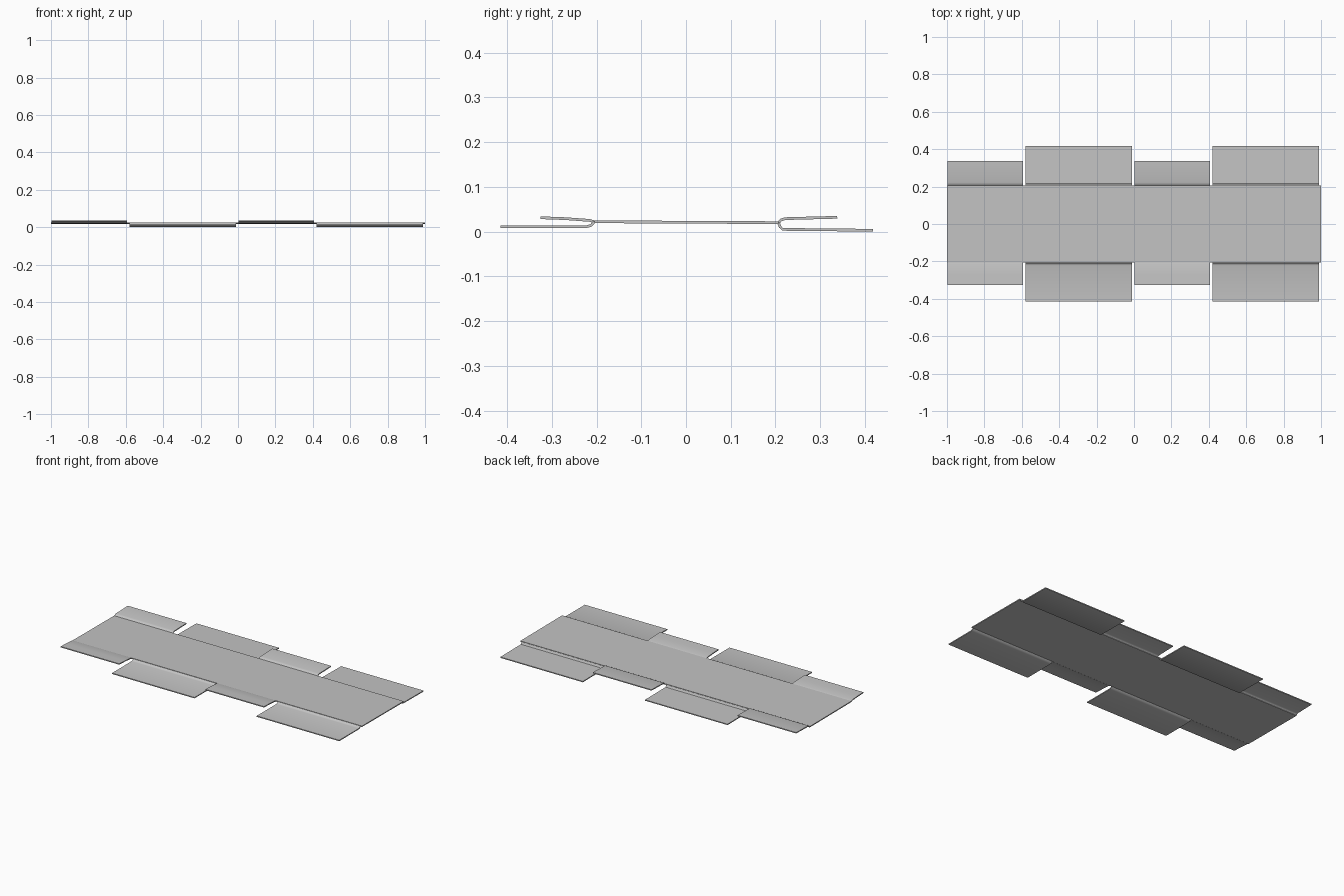
import bpy
import bmesh
from math import radians
from mathutils import Vector

cube = bpy.data.objects.get("Cube")
if cube:
    bpy.data.objects.remove(cube, do_unlink=True)

THICK = 0.006

card = bpy.data.materials.new("grey_card")
card.use_nodes = True
GREY = (0.55, 0.55, 0.55, 1)
card.diffuse_color = GREY
bsdf = card.node_tree.nodes["Principled BSDF"]
bsdf.inputs["Base Color"].default_value = GREY
bsdf.inputs["Roughness"].default_value = 0.8


def sheet(name, xs, profile):
    """Sweep a (y, z) centre line across x as a thin closed board."""
    pts = [Vector(p) for p in profile]
    upper, lower = [], []
    for i, p in enumerate(pts):
        along = (pts[min(i + 1, len(pts) - 1)] - pts[max(i - 1, 0)]).normalized()
        side = Vector((-along.y, along.x)) * THICK / 2
        upper.append(p + side)
        lower.append(p - side)
    outline = upper + lower[::-1]
    n, m = len(outline), len(pts)

    bm = bmesh.new()
    rings = [[bm.verts.new((x, p.x, p.y)) for p in outline] for x in xs]
    for a, b in zip(rings, rings[1:]):
        for i in range(n):
            j = (i + 1) % n
            bm.faces.new((a[i], a[j], b[j], b[i]))
    for ring in (rings[0], rings[-1]):
        for i in range(m - 1):
            bm.faces.new((ring[i], ring[i + 1], ring[n - 2 - i], ring[n - 1 - i]))
    bmesh.ops.recalc_face_normals(bm, faces=bm.faces)
    mesh = bpy.data.meshes.new(name)
    bm.to_mesh(mesh)
    bm.free()
    mesh.materials.append(card)
    obj = bpy.data.objects.new(name, mesh)
    bpy.context.collection.objects.link(obj)
    bpy.ops.object.select_all(action="DESELECT")
    obj.select_set(True)
    bpy.context.view_layer.objects.active = obj
    bpy.ops.object.shade_smooth_by_angle(angle=radians(50))
    return obj


# Four joined wall panels, creased between neighbours
FRONT, BACK = (-0.205, 0.022), (0.207, 0.020)
sheet("wall_panels", (-1, -0.585, -0.005, 0.41, 1), (FRONT, (0, 0.021), BACK))

# Flap centre lines, running outward from the hinge on each long side
narrow_front = [(-0.325, 0.031), (-0.27, 0.029), (-0.215, 0.025), FRONT]
narrow_back = [BACK, (0.212, 0.026), (0.222, 0.029), (0.338, 0.032)]
wide_front = [(-0.415, 0.011), (-0.222, 0.011), (-0.212, 0.014), FRONT]
wide_back = [BACK, (0.210, 0.011), (0.216, 0.005), (0.418, 0.003)]

# Short flaps on the narrow panels, long flaps on the wide panels
for side, shift in (("right", -1), ("left", 0)):
    narrow = (shift + 0.002, shift + 0.407)
    wide = (shift + 0.42, shift + 0.99)
    sheet(side + "_short_front_flap", narrow, narrow_front)
    sheet(side + "_short_back_flap", narrow, narrow_back)
    sheet(side + "_long_front_flap", wide, wide_front)
    sheet(side + "_long_back_flap", wide, wide_back)
